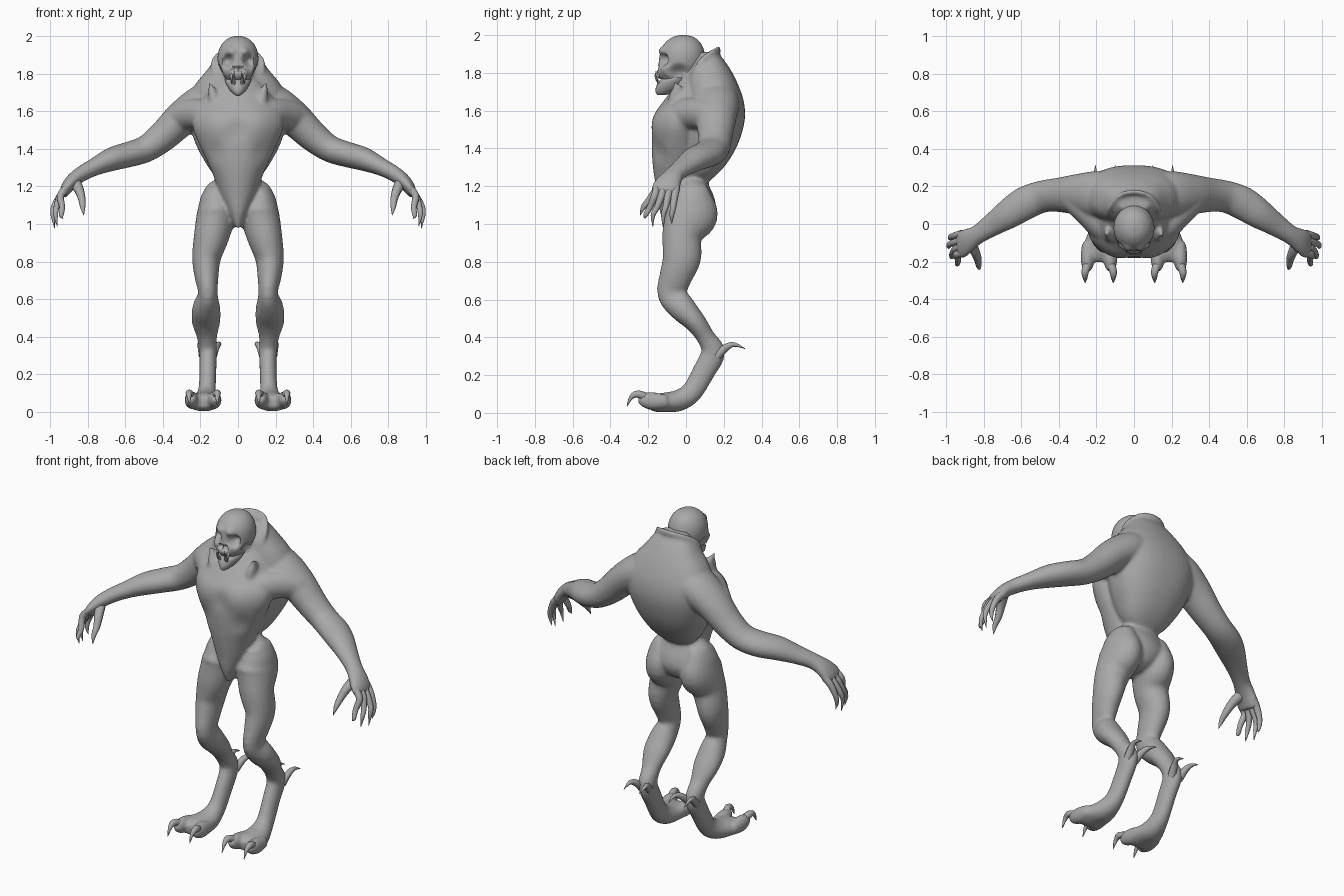
import bpy, bmesh, math
from mathutils import Vector

skin = bpy.data.materials.new("grey_skin")
skin.diffuse_color = (0.4, 0.4, 0.4, 1)


def spline(rows, steps):
    """Catmull-Rom interpolation through rows of numbers."""
    out = []
    n = len(rows)
    for i in range(n - 1):
        a, b, c, d = rows[max(i - 1, 0)], rows[i], rows[i + 1], rows[min(i + 2, n - 1)]
        for k in range(steps):
            t = k / steps
            out.append([0.5 * (2 * q + (r - p) * t + (2 * p - 5 * q + 4 * r - s) * t * t
                               + (3 * q - p - 3 * r + s) * t ** 3)
                        for p, q, r, s in zip(a, b, c, d)])
    return out + [list(rows[-1])]


def skin_rings(name, rings, mirror=False, deform=None, angle=50):
    """Join closed rings of points into a capped, smooth surface."""
    bm = bmesh.new()
    for s in ((1, -1) if mirror else (1,)):
        loops = [[bm.verts.new(deform(p) if deform else (p.x * s, p.y, p.z)) for p in ring] for ring in rings]
        n = len(loops[0])
        for a, b in zip(loops, loops[1:]):
            for i in range(n):
                bm.faces.new((a[i], a[(i + 1) % n], b[(i + 1) % n], b[i]))
        bm.faces.new(loops[0][::-1])
        bm.faces.new(loops[-1])
    bmesh.ops.recalc_face_normals(bm, faces=bm.faces)
    me = bpy.data.meshes.new(name)
    bm.to_mesh(me)
    bm.free()
    me.materials.append(skin)
    ob = bpy.data.objects.new(name, me)
    bpy.context.collection.objects.link(ob)
    bpy.context.view_layer.objects.active = ob
    ob.select_set(True)
    bpy.ops.object.shade_smooth_by_angle(angle=math.radians(angle))
    ob.select_set(False)
    return ob


def stack(name, rows, sides=32, steps=4, deform=None, power=1):
    """Horizontal oval sections: height, half width, front y, back y. Low power is squarer."""
    def wave(v):
        return math.copysign(abs(v) ** power, v)
    rings = []
    for z, w, y0, y1 in spline(rows, steps):
        rings.append([Vector((w * wave(math.cos(2 * math.pi * i / sides)),
                              (y0 + y1) / 2 + (y1 - y0) / 2 * wave(math.sin(2 * math.pi * i / sides)), z))
                      for i in range(sides)])
    return skin_rings(name, rings, deform=deform)


def limb(name, rows, ref, sides=16, steps=4, mirror=True):
    """Oval tube: x, y, z, radius along ref, radius across ref."""
    pts = spline(rows, steps)
    rings = []
    for i, p in enumerate(pts):
        c = Vector(p[:3])
        t = (Vector(pts[min(i + 1, len(pts) - 1)][:3]) - Vector(pts[max(i - 1, 0)][:3])).normalized()
        u = Vector(ref)
        u = (u - u.dot(t) * t).normalized()
        v = t.cross(u)
        rings.append([c + u * (max(p[3], .001) * math.cos(2 * math.pi * k / sides))
                      + v * (max(p[4], .001) * math.sin(2 * math.pi * k / sides)) for k in range(sides)])
    return skin_rings(name, rings, mirror)


def claw(name, pts, r):
    """Tapered hook through a few points."""
    n = len(pts) - 1
    limb(name, [(*p, r * (1 - .93 * (i / n) ** 1.5), r * (1 - .93 * (i / n) ** 1.5))
                for i, p in enumerate(pts)], (1, 0, 0), 8, 3)


def bump(p, centre, radius):
    """Soft falloff on both sides of the body."""
    d = (Vector((abs(p.x), p.y, p.z)) - Vector(centre)).length / radius
    return max(0, 1 - d * d) ** 2


def chest_form(p):
    # breast muscles, centre groove
    q = p.copy()
    if p.y < 0:
        q.y -= .012 * bump(p, (.1, -.14, 1.53), .11)
        q.y += .008 * bump(p, (0, -.18, 1.5), .08)
        q.y += .012 * bump(p, (.12, -.14, 1.38), .08)
    return q


def skull_form(p):
    # eye sockets, brow, cheekbones, nose hole, temples
    q = p.copy()
    if p.y < .02:
        q.y += .045 * bump(p, (.055, -.125, 1.87), .045)
        q.y -= .016 * bump(p, (.04, -.13, 1.922), .04)
        q.y -= .015 * bump(p, (.075, -.10, 1.815), .04)
        q.y += .030 * bump(p, (.014, -.155, 1.825), .024)
        q.x -= math.copysign(.03 * bump(p, (.1, -.04, 1.8), .06), p.x)
    return q


# Trunk tapering to the crotch
torso = stack("torso", [(.98, .012, -.11, -.05), (1.06, .05, -.137, .0), (1.15, .092, -.152, .05),
                        (1.24, .125, -.167, .09), (1.32, .158, -.177, .1), (1.42, .205, -.182, .1),
                        (1.51, .24, -.182, .1), (1.58, .24, -.167, .12), (1.64, .205, -.127, .14),
                        (1.71, .16, -.075, .15), (1.77, .12, -.03, .15)], 48, 5, chest_form)
# Breast muscle running into the shoulder
muscle = limb("shoulder_muscle", [(.08, -.06, 1.57, .05, .06), (.16, -.025, 1.58, .07, .078),
                                  (.24, .055, 1.585, .072, .082), (.31, .12, 1.565, .07, .078),
                                  (.37, .15, 1.51, .06, .06)], (0, 1, 0), 20)
# Humped back
hump = stack("back_hump", [(1.225, .075, .03, .12), (1.265, .13, .0, .167), (1.33, .175, -.03, .223),
                           (1.43, .227, -.04, .278), (1.55, .262, -.03, .311), (1.65, .265, -.01, .306),
                           (1.74, .228, .0, .275), (1.81, .172, .01, .24), (1.87, .125, .04, .2),
                           (1.91, .08, .07, .165)], 40, 4, None, .85)
# Pelvis
pelvis = stack("pelvis", [(.985, .04, -.06, .06), (1.02, .1, -.085, .125), (1.08, .155, -.09, .157),
                          (1.14, .17, -.09, .15), (1.19, .17, -.08, .128), (1.215, .155, -.06, .118),
                          (1.25, .1, -.04, .1)])
# Reverse jointed leg running into the foot
leg = limb("leg", [(.12, .02, 1.2, .05, .085), (.118, .025, 1.14, .083, .115),
                   (.117, .022, 1.05, .102, .147), (.14, -.02, .94, .095, .107),
                   (.168, -.022, .82, .077, .102), (.167, -.055, .72, .064, .087),
                   (.16, -.075, .63, .052, .077), (.168, -.02, .555, .074, .072),
                   (.17, .05, .48, .076, .057), (.165, .105, .4, .054, .049),
                   (.16, .143, .32, .048, .064), (.16, .095, .22, .045, .06),
                   (.165, .03, .11, .048, .057), (.172, -.04, .065, .068, .057),
                   (.18, -.11, .056, .087, .052), (.185, -.165, .052, .092, .047),
                   (.185, -.2, .05, .062, .027)], (1, 0, 0), 20)
toes = []
# Toes and claws, heel spurs
for side, x, tip in (("inner", .125, .11), ("outer", .247, .26)):
    toes.append(limb(side + "_toe", [(x, -.1, .06, .03, .035), (x, -.17, .062, .038, .048),
                                     (x, -.22, .07, .033, .042), (x, -.25, .08, .017, .022)], (1, 0, 0), 12, 3))
    claw(side + "_toe_claw", [(x, -.21, .08), (tip, -.255, .1), (tip, -.29, .082), (tip, -.313, .035)], .024)
for side, x, tip in (("inner", .135, .1), ("outer", .185, .205)):
    claw(side + "_heel_spur", [(x, .165, .3), ((x + tip) / 2, .21, .345), (tip, .255, .362), (tip, .312, .34)], .024)
# Arm from the shoulder slope to the palm
arm = limb("arm", [(.1, .15, 1.68, .12, .1), (.2, .155, 1.63, .127, .105), (.3, .157, 1.56, .11, .094),
                   (.4, .155, 1.465, .092, .082), (.49, .145, 1.4, .086, .072), (.58, .11, 1.37, .09, .068),
                   (.67, .052, 1.345, .08, .063), (.76, -.008, 1.305, .062, .048), (.83, -.055, 1.268, .052, .042),
                   (.88, -.085, 1.23, .064, .038), (.915, -.107, 1.185, .077, .031),
                   (.925, -.115, 1.15, .062, .018)], (0, 1, 0), 20)
# Fingers with claws
for i, (y0, y1, x, z) in enumerate([(-.165, -.215, .935, 1.03), (-.13, -.175, .965, .985),
                                   (-.095, -.12, .98, .975), (-.06, -.075, .972, 1.0)]):
    limb("finger_%d" % (i + 1), [(.912, y0 + .01, 1.19, .02, .022), (.945, y0, 1.15, .02, .02),
                                (x, (y0 + y1) / 2, 1.09, .016, .016),
                                (x + .005, y1, 1.045, .012, .012), (x - .005, y1, z, .001, .001)],
         (0, 1, 0), 10, 3)
limb("thumb", [(.87, -.095, 1.225, .028, .034), (.845, -.15, 1.18, .026, .026),
               (.83, -.19, 1.13, .02, .02), (.826, -.225, 1.09, .014, .014),
               (.82, -.243, 1.045, .001, .001)], (0, 1, 0), 10, 3)
# Neck, skull and jaw
neck = limb("neck", [(0, .08, 1.64, .12, .11), (0, .05, 1.72, .09, .085), (0, .01, 1.83, .08, .075)],
            (1, 0, 0), 20, 4, False)
stack("skull", [(2.0, .012, -.03, .0), (1.99, .048, -.07, .04), (1.965, .08, -.105, .072),
                (1.93, .1, -.13, .092), (1.89, .108, -.14, .1), (1.85, .106, -.145, .098),
                (1.82, .098, -.157, .09), (1.79, .085, -.155, .07), (1.768, .066, -.14, .04)],
      64, 6, skull_form)
stack("lower_jaw", [(1.775, .072, -.115, .02), (1.755, .068, -.145, .01), (1.72, .05, -.16, -.02),
                    (1.695, .028, -.16, -.07), (1.682, .01, -.15, -.11)], 24, 3)
claw("upper_fang", [(.036, -.138, 1.8), (.036, -.152, 1.775), (.034, -.15, 1.745)], .009)
claw("lower_fang", [(.02, -.142, 1.745), (.022, -.16, 1.775), (.02, -.163, 1.81)], .008)
# Raised collar behind the head
collar = limb("collar", [(-.13, .05, 1.8, .02, .014), (-.122, .09, 1.855, .032, .016), (-.075, .145, 1.895, .036, .016),
                         (0, .165, 1.905, .038, .016), (.075, .145, 1.895, .036, .016), (.122, .09, 1.855, .032, .016),
                         (.13, .05, 1.8, .02, .014)], (0, .3, 1), 12, 4, False)
# Pointed folds beside the throat
fold = limb("throat_fold", [(.12, -.06, 1.6, .04, .04), (.128, -.05, 1.66, .045, .032),
                            (.138, -.045, 1.71, .035, .022), (.152, -.065, 1.755, .002, .002)], (0, 1, 0), 12, 3)

# Fuse the fleshy parts into one soft skin
for part in [muscle, hump, pelvis, leg, arm, neck, collar, fold, torso] + toes:
    part.select_set(True)
bpy.context.view_layer.objects.active = torso
bpy.ops.object.join()
torso.name = "body"
fuse = torso.modifiers.new("fuse", 'REMESH')
fuse.mode = 'VOXEL'
fuse.voxel_size = .009
fuse.use_smooth_shade = True
soften = torso.modifiers.new("soften", 'SMOOTH')
soften.factor = .5
soften.iterations = 10
